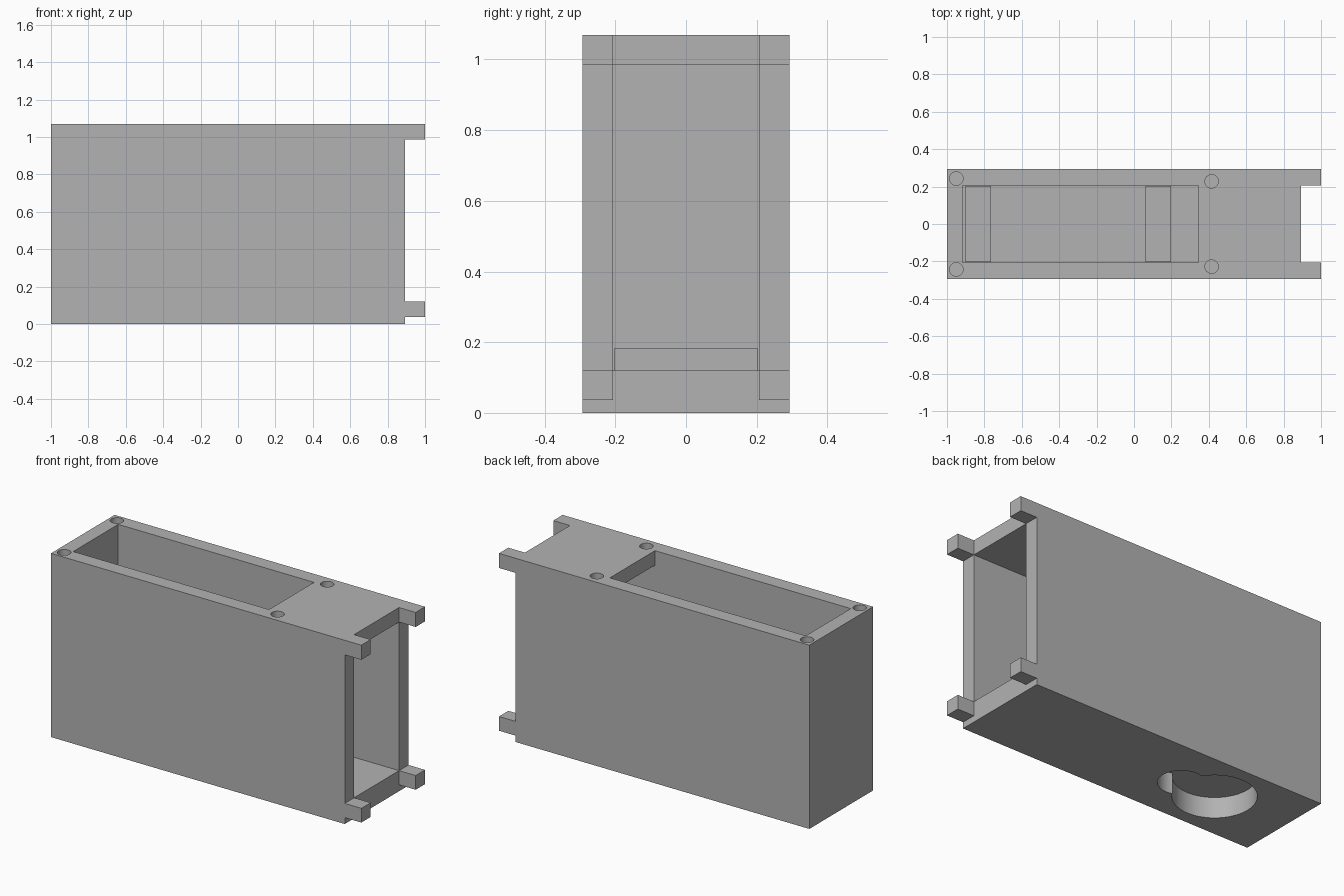
import bpy

cube = bpy.data.objects.get("Cube")
if cube:
    bpy.data.objects.remove(cube, do_unlink=True)

grey = bpy.data.materials.new("plain grey")
grey.use_nodes = True
colour = (0.45, 0.45, 0.45, 1)
grey.diffuse_color = colour
grey.node_tree.nodes["Principled BSDF"].inputs["Base Color"].default_value = colour

LENGTH, HALF_W, HEIGHT = 1.0, 0.293, 1.07
END = 0.893            # where the open end of the body stops
INNER_W = 0.207        # half width of the cavity
FLOOR, CEILING = 0.12, 0.985
BACK = -0.917          # inside face of the closed end
OUT = 1.3              # beyond the body, for clean cuts


def box(name, x, y, z):
    bpy.ops.mesh.primitive_cube_add(size=1)
    ob = bpy.context.object
    ob.name = name
    ob.location = [(a + b) / 2 for a, b in (x, y, z)]
    ob.scale = [b - a for a, b in (x, y, z)]
    bpy.ops.object.transform_apply(location=True, rotation=False, scale=True)
    ob.data.materials.append(grey)
    return ob


def cylinder(name, x, y, radius, z, sides):
    bpy.ops.mesh.primitive_cylinder_add(vertices=sides, radius=radius, depth=z[1] - z[0],
                                        location=(x, y, (z[0] + z[1]) / 2))
    ob = bpy.context.object
    ob.name = name
    ob.data.materials.append(grey)
    return ob


def cut(target, cutter):
    cutter.hide_render = True
    mod = target.modifiers.new("cut", 'BOOLEAN')
    mod.operation = 'DIFFERENCE'
    mod.solver = 'EXACT'
    mod.object = cutter
    bpy.context.view_layer.objects.active = target
    bpy.ops.object.modifier_apply(modifier=mod.name)
    bpy.data.objects.remove(cutter, do_unlink=True)


# Housing block
housing = box("housing", (-LENGTH, LENGTH), (-HALF_W, HALF_W), (0, HEIGHT))
inner = (-INNER_W, INNER_W)
wide = (-OUT, OUT)

# Open end, leaving four corner tabs
cut(housing, box("end_gap", (END, OUT), wide, (FLOOR, CEILING)))
cut(housing, box("end_step", (END, OUT), wide, (-OUT, 0.037)))
cut(housing, box("end_slot", (END, OUT), inner, (-OUT, OUT)))

# Cavity and top opening
cut(housing, box("cavity", (BACK, OUT), inner, (FLOOR, CEILING)))
cut(housing, box("top_opening", (BACK, 0.345), inner, (0.6, OUT)))

# Keyhole through the floor
cut(housing, cylinder("keyhole_large", -0.537, 0, 0.218, (-0.1, FLOOR), 64))
cut(housing, cylinder("keyhole_small", -0.314, 0, 0.122, (-0.1, FLOOR), 48))

# Screw holes in the top rim
for x, y in ((-0.95, 0.243), (0.415, 0.228)):
    for side in (-1, 1):
        cut(housing, cylinder("screw_hole", x, side * y, 0.036, (1.0, 1.2), 32))

bpy.ops.object.select_all(action='DESELECT')
housing.select_set(True)
bpy.context.view_layer.objects.active = housing
bpy.ops.object.shade_smooth_by_angle(angle=0.5)

# Support bars lying across the floor
for name, x in (("back_support_bar", -0.9), ("middle_support_bar", 0.062)):
    box(name, (x, x + 0.135), (-0.203, 0.203), (FLOOR, 0.184))
